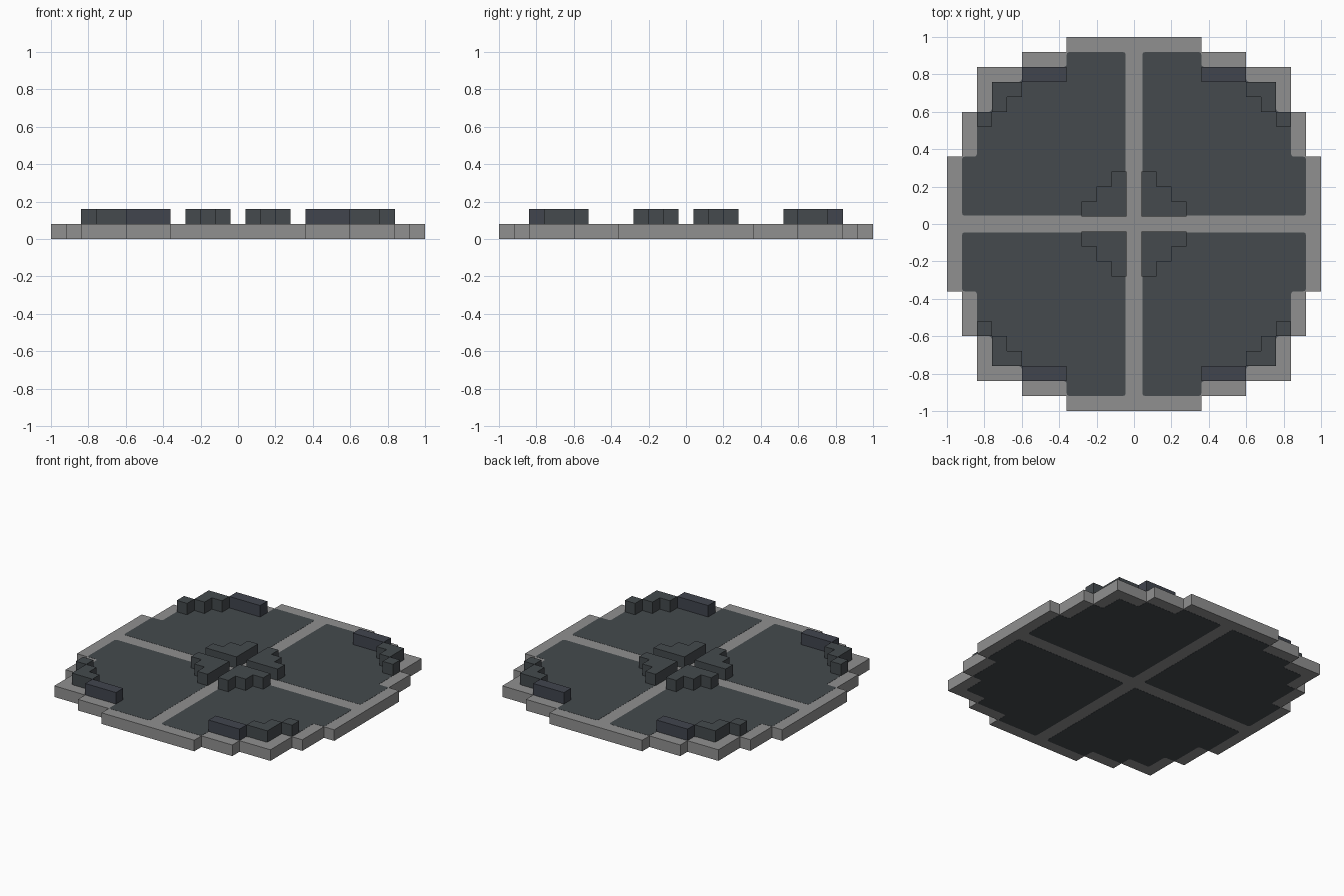
import bpy
import bmesh

if "Cube" in bpy.data.objects:
    bpy.data.objects.remove(bpy.data.objects["Cube"], do_unlink=True)

CELL = 0.08


def material(name, rgb):
    mat = bpy.data.materials.new(name)
    mat.use_nodes = True
    mat.diffuse_color = (*rgb, 1)
    mat.node_tree.nodes["Principled BSDF"].inputs["Base Color"].default_value = (*rgb, 1)
    return mat


stone = material("mid grey", (0.28, 0.28, 0.28))
slate = material("dark slate", (0.058, 0.068, 0.075))
blue_slate = material("dark blue slate", (0.053, 0.059, 0.076))


def prism(name, outline, bottom, top, mat, corner=0, mirrored=True):
    """Extrude a flat outline upwards, optionally repeating it in all four quadrants."""
    bm = bmesh.new()
    face = bm.faces.new([bm.verts.new((x, y, bottom)) for x, y in outline])
    if corner:
        bmesh.ops.bevel(bm, geom=bm.verts[:], offset=corner, segments=2,
                        profile=0.5, affect='VERTICES')
    result = bmesh.ops.extrude_face_region(bm, geom=bm.faces[:])
    raised = [v for v in result["geom"] if isinstance(v, bmesh.types.BMVert)]
    bmesh.ops.translate(bm, verts=raised, vec=(0, 0, top - bottom))
    bmesh.ops.recalc_face_normals(bm, faces=bm.faces[:])
    mesh = bpy.data.meshes.new(name)
    bm.to_mesh(mesh)
    bm.free()
    mesh.materials.append(mat)
    obj = bpy.data.objects.new(name, mesh)
    bpy.context.collection.objects.link(obj)
    if mirrored:
        mod = obj.modifiers.new("Quadrants", 'MIRROR')
        mod.use_axis = (True, True, False)
        mod.use_mirror_merge = False
    return obj


def rect(x0, x1, y0, y1):
    return [(x0, y0), (x1, y0), (x1, y1), (x0, y1)]


# Stepped round slab: one quarter of the rim turned four times
quarter = [(1, .36), (.92, .36), (.92, .6), (.84, .6), (.84, .84),
           (.6, .84), (.6, .92), (.36, .92), (.36, 1)]
rim = []
for turn in range(4):
    rim += quarter
    quarter = [(-y, x) for x, y in quarter]
prism("base_slab", rim, 0.001, CELL - 0.001, stone, mirrored=False)

# Dark panes set through the slab
pane = [(.045, .045), (.92, .045), (.92, .36), (.84, .36), (.84, .6), (.76, .6),
        (.76, .76), (.6, .76), (.6, .84), (.36, .84), (.36, .92), (.045, .92)]
prism("quadrant_panes", pane, 0, CELL, slate, corner=0.014)

# Stepped blocks around the centre
steps = [(.04, .04), (.28, .04), (.28, .12), (.2, .12), (.2, .2),
         (.12, .2), (.12, .28), (.04, .28)]
prism("centre_steps", steps, CELL, 2 * CELL, slate)

# Raised diagonal chain along the rim
elbow = [(.6, .68), (.68, .68), (.68, .6), (.76, .6), (.76, .76), (.6, .76)]
prism("rim_elbows", elbow, CELL, 2 * CELL, slate)
prism("rim_studs", rect(.76, .84, .52, .6), CELL, 2 * CELL, slate)
prism("rim_bars", rect(.36, .6, .76, .84), CELL, 2 * CELL, blue_slate)
